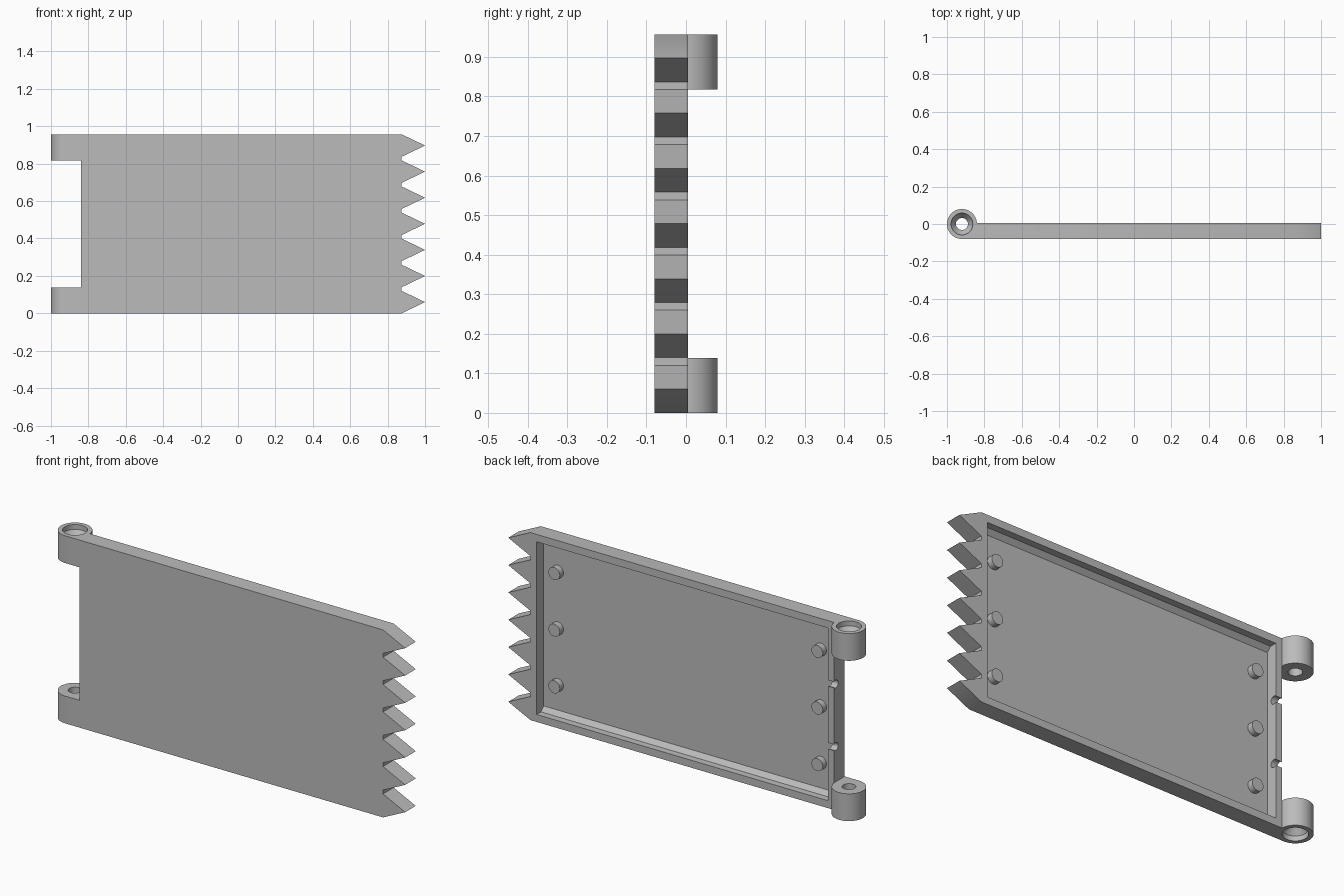
import bpy, bmesh, math
from mathutils import Vector, Matrix

cube = bpy.data.objects.get("Cube")
if cube:
    bpy.data.objects.remove(cube, do_unlink=True)

HEIGHT = 0.957
MID_Z = HEIGHT / 2
FRONT, BACK, FLOOR = -0.08, 0.005, -0.052
PANEL_END, TOOTH_ROOT = -0.84, 0.875
PIN_X, PIN_R = -0.92, 0.08

grey = bpy.data.materials.new("plain grey")
grey.use_nodes = True
grey.diffuse_color = (0.5, 0.5, 0.5, 1)
grey.node_tree.nodes["Principled BSDF"].inputs["Base Color"].default_value = (0.5, 0.5, 0.5, 1)


def make_object(name, bm):
    bmesh.ops.recalc_face_normals(bm, faces=bm.faces[:])
    mesh = bpy.data.meshes.new(name)
    bm.to_mesh(mesh)
    bm.free()
    mesh.materials.append(grey)
    obj = bpy.data.objects.new(name, mesh)
    bpy.context.collection.objects.link(obj)
    return obj


def loft(name, rings):
    """Solid skin through matching rings of points, capped at both ends."""
    bm = bmesh.new()
    loops = [[bm.verts.new(p) for p in ring] for ring in rings]
    for a, b in zip(loops, loops[1:]):
        for i in range(len(a)):
            j = (i + 1) % len(a)
            bm.faces.new((a[i], a[j], b[j], b[i]))
    bm.faces.new(loops[0])
    bm.faces.new(loops[-1])
    return make_object(name, bm)


def cylinder_x_or_y(name, axis, radius, length, centre, segments=32):
    bm = bmesh.new()
    turn = Matrix.Rotation(math.pi / 2, 4, "Y" if axis == "X" else "X")
    bmesh.ops.create_cone(bm, cap_ends=True, segments=segments, radius1=radius,
                          radius2=radius, depth=length,
                          matrix=Matrix.Translation(centre) @ turn)
    return make_object(name, bm)


def cut(target, cutter):
    cutter.hide_render = True
    mod = target.modifiers.new("cut", "BOOLEAN")
    mod.operation = "DIFFERENCE"
    mod.solver = "EXACT"
    mod.object = cutter
    bpy.context.view_layer.objects.active = target
    bpy.ops.object.modifier_apply(modifier=mod.name)
    bpy.data.objects.remove(cutter, do_unlink=True)


def smooth(obj):
    bpy.ops.object.select_all(action="DESELECT")
    obj.select_set(True)
    bpy.context.view_layer.objects.active = obj
    bpy.ops.object.shade_smooth_by_angle(angle=math.radians(30))


# Panel with a row of pointed teeth along one end
outline = [(PANEL_END, HEIGHT), (PANEL_END, 0)]
for k in range(7):
    z = k * 0.1395
    outline += [(TOOTH_ROOT, z), (1.0, z + 0.06), (TOOTH_ROOT, z + 0.12)]
panel = loft("toothed_panel", [[(x, y, z) for x, z in outline] for y in (FRONT, BACK)])


# Pocket in the back, with a sloped foot along its top and bottom walls
def pocket_ring(y, slope):
    low, high = 0.038 + slope, HEIGHT - 0.038 - slope
    return [(-0.805, y, low), (0.84, y, low), (0.84, y, high), (-0.805, y, high)]


cut(panel, loft("pocket_cutter", [pocket_ring(0.1, 0), pocket_ring(FLOOR + 0.022, 0),
                                  pocket_ring(FLOOR, 0.022)]))

# Two rounded notches through the rim at the hinge end
for side in (-1, 1):
    cut(panel, cylinder_x_or_y("notch_cutter", "X", 0.02, 0.1,
                               Vector((-0.83, -0.008, MID_Z + side * 0.16)), 24))
smooth(panel)

# Studs on the pocket floor
for x in (-0.725, 0.76):
    for row in (-1, 0, 1):
        stud = cylinder_x_or_y("stud", "Y", 0.032, 0.04,
                               Vector((x, FLOOR + 0.01, MID_Z + row * 0.289)))
        smooth(stud)

# Hinge knuckles: barrel blended into the panel, countersunk from the outer end
end_angle = math.asin(BACK / PIN_R)
start_angle = 1.5 * math.pi
profile = [(PANEL_END, BACK), (PANEL_END, FRONT)]
for i in range(49):
    a = start_angle + (end_angle - start_angle) * i / 48
    profile.append((PIN_X + PIN_R * math.cos(a), PIN_R * math.sin(a)))


def circle(radius, z):
    return [(PIN_X + radius * math.cos(math.tau * i / 48),
             radius * math.sin(math.tau * i / 48), z) for i in range(48)]


for name, outer, inward in (("lower_knuckle", 0, 1), ("upper_knuckle", HEIGHT, -1)):
    knuckle = loft(name, [[(x, y, outer + inward * d) for x, y in profile]
                          for d in (0, 0.139)])
    bore = [(0.058, -0.02), (0.058, 0.025), (0.032, 0.06), (0.032, 0.16)]
    cut(knuckle, loft("bore_cutter", [circle(r, outer + inward * d) for r, d in bore]))
    smooth(knuckle)
